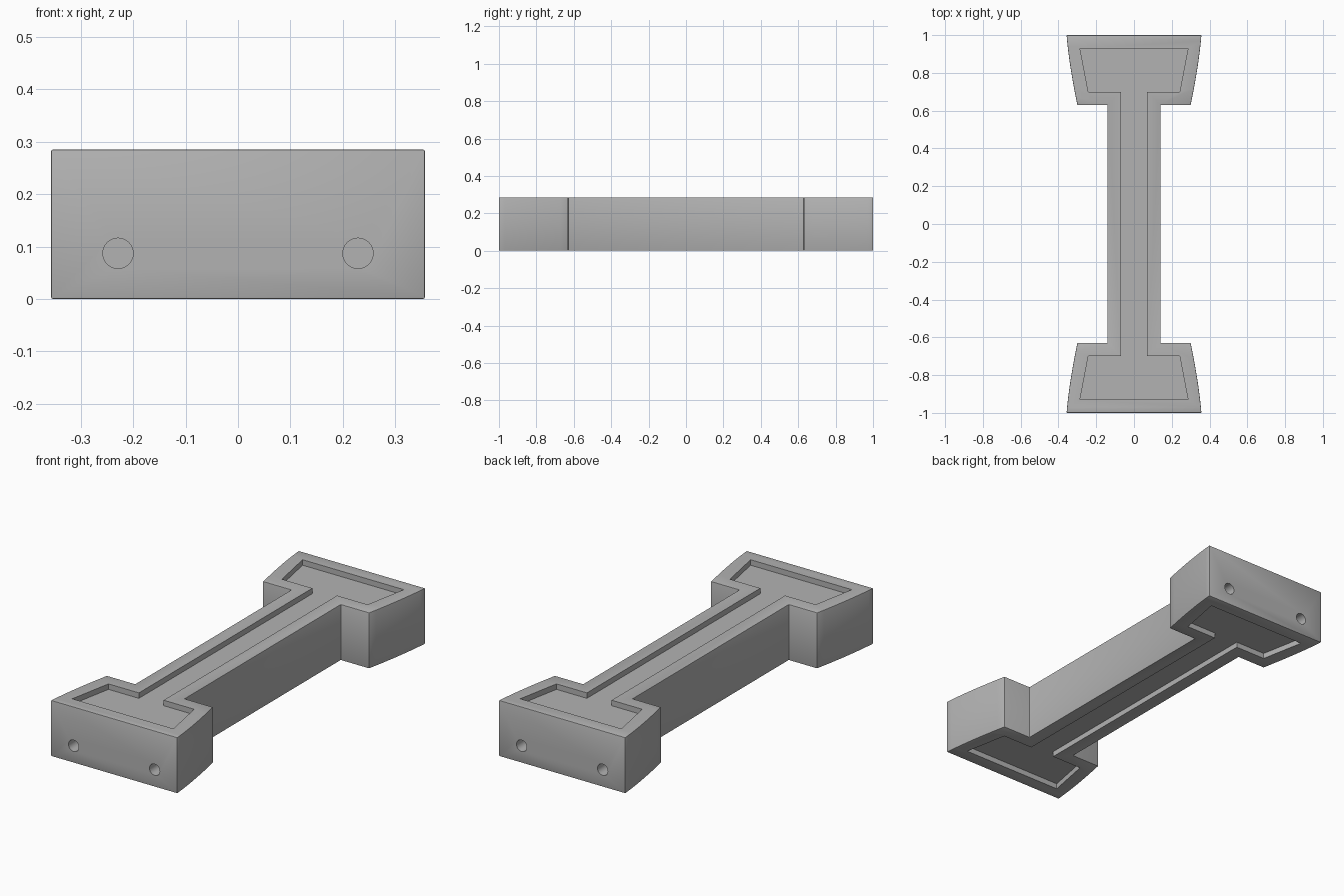
import bpy
import bmesh

old = bpy.data.objects.get("Cube")
if old:
    bpy.data.objects.remove(old, do_unlink=True)

HEIGHT = 0.285
RECESS = 0.028

grey = bpy.data.materials.new("plain grey")
grey.use_nodes = True
grey.diffuse_color = (0.45, 0.45, 0.45, 1)
grey.node_tree.nodes["Principled BSDF"].inputs["Base Color"].default_value = grey.diffuse_color


def prism(name, quarter, low, high):
    """Extrude an outline given by its +x +y quarter, mirrored both ways."""
    right = quarter + [(x, -y) for x, y in reversed(quarter)]
    outline = right + [(-x, y) for x, y in reversed(right)]
    bm = bmesh.new()
    base = bm.faces.new([bm.verts.new((x, y, low)) for x, y in outline])
    top = bmesh.ops.extrude_face_region(bm, geom=[base])["geom"]
    bmesh.ops.translate(bm, vec=(0, 0, high - low),
                        verts=[g for g in top if isinstance(g, bmesh.types.BMVert)])
    bmesh.ops.recalc_face_normals(bm, faces=bm.faces)
    mesh = bpy.data.meshes.new(name)
    bm.to_mesh(mesh)
    bm.free()
    mesh.materials.append(grey)
    obj = bpy.data.objects.new(name, mesh)
    bpy.context.collection.objects.link(obj)
    return obj


def cut(body, cutter):
    cutter.hide_render = True
    mod = body.modifiers.new(cutter.name, "BOOLEAN")
    mod.operation = "DIFFERENCE"
    mod.solver = "EXACT"
    mod.object = cutter


# Body: slim shaft with flared, curved-sided end blocks
start, bend, end = (0.30, 0.63), (0.345, 0.85), (0.357, 1.0)
steps = 10
flare = []
for i in range(steps + 1):
    t = i / steps
    flare.append(tuple((1 - t) ** 2 * a + 2 * t * (1 - t) * b + t * t * c
                       for a, b, c in zip(start, bend, end)))
body = prism("handle_body", flare[::-1] + [(0.14, 0.63)], 0, HEIGHT)

# Slightly softened outer edges
bevel = body.modifiers.new("soft edges", "BEVEL")
bevel.width = 0.003
bevel.segments = 2
bevel.limit_method = "ANGLE"

# Shallow panels sunk into the upper and lower faces
panel = [(0.286, 0.93), (0.242, 0.70), (0.07, 0.70)]
cutters = [prism("upper_recess_cutter", panel, HEIGHT - RECESS, HEIGHT + 0.1),
           prism("lower_recess_cutter", panel, -0.1, RECESS)]

# Two screw holes in each end face
for side in (-1, 1):
    for end_sign in (-1, 1):
        bpy.ops.mesh.primitive_cylinder_add(
            vertices=32, radius=0.029, depth=0.4,
            location=(side * 0.229, end_sign, 0.087), rotation=(1.5708, 0, 0))
        hole = bpy.context.object
        hole.name = "screw_hole_cutter"
        hole.data.materials.append(grey)
        cutters.append(hole)

for cutter in cutters:
    cut(body, cutter)

# Bake the cuts, then remove the helpers
bpy.ops.object.select_all(action="DESELECT")
body.select_set(True)
bpy.context.view_layer.objects.active = body
for mod in list(body.modifiers):
    bpy.ops.object.modifier_apply(modifier=mod.name)
for cutter in cutters:
    bpy.data.objects.remove(cutter, do_unlink=True)
bpy.ops.object.shade_smooth_by_angle(angle=0.5)
